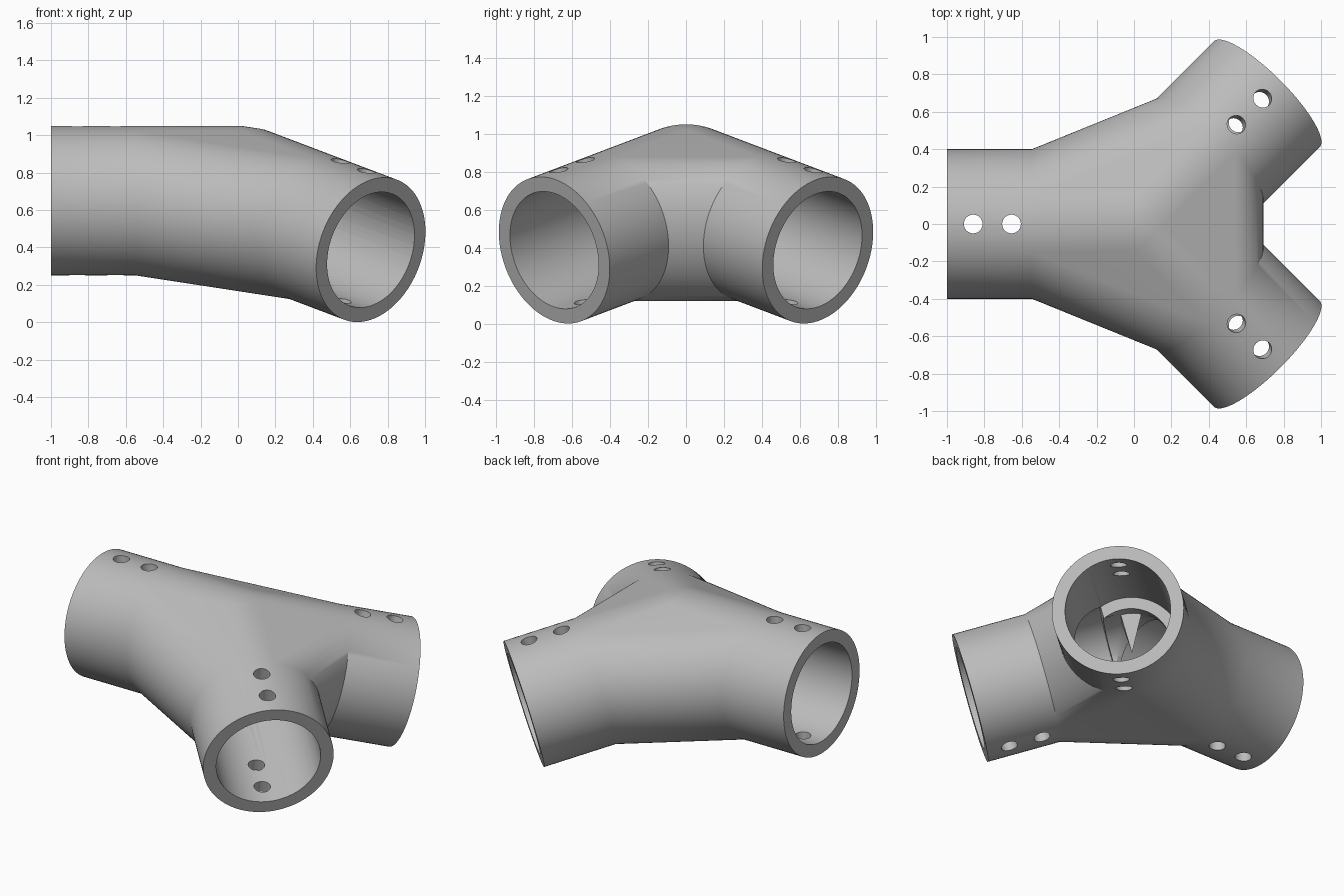
import bpy, bmesh, math
from mathutils import Vector

cube = bpy.data.objects.get("Cube")
if cube:
    bpy.data.objects.remove(cube)

SEGMENTS = 96
CENTRE = Vector((0.016, 0, 0.65))
LENGTH, HUB_LENGTH = 1.016, 0.562
OUTER, BORE, INNER_BORE, STEP = 0.40, 0.32, 0.25, 0.11
HOLE, HOLE_OFFSETS = 0.05, (0.14, 0.345)

# Three arms: one level, two splayed and dropping
drop, splay = math.radians(15), math.radians(45)
ARMS = [Vector((-1, 0, 0))] + [
    Vector((math.cos(drop) * math.cos(splay), s * math.cos(drop) * math.sin(splay), -math.sin(drop)))
    for s in (-1, 1)]


def arm_up(d):
    return (Vector((0, 0, 1)) - d * d.z).normalized()


def ring(bm, centre, axis, up, radius, n):
    side = up.cross(axis)
    return [bm.verts.new(centre + radius * (math.cos(a) * up + math.sin(a) * side))
            for a in (2 * math.pi * i / n for i in range(n))]


def turned_solid(name, origin, axis, up, profile, n):
    """Closed solid turned about an axis from (distance, radius) pairs."""
    bm = bmesh.new()
    rings = [ring(bm, origin + axis * t, axis, up, r, n) for t, r in profile]
    for a, b in zip(rings, rings[1:]):
        for i in range(n):
            j = (i + 1) % n
            bm.faces.new((a[i], a[j], b[j], b[i]))
    bm.faces.new(rings[0])
    bm.faces.new(rings[-1])
    return finish(bm, name)


def finish(bm, name):
    bmesh.ops.recalc_face_normals(bm, faces=bm.faces)
    mesh = bpy.data.meshes.new(name)
    bm.to_mesh(mesh)
    bm.free()
    obj = bpy.data.objects.new(name, mesh)
    bpy.context.scene.collection.objects.link(obj)
    return obj


# Solid hub: hull around the root of every arm
bm = bmesh.new()
for d in ARMS:
    for t in (0, HUB_LENGTH):
        ring(bm, CENTRE + d * t, d, arm_up(d), OUTER, SEGMENTS)
hull = bmesh.ops.convex_hull(bm, input=bm.verts)
bmesh.ops.delete(bm, geom=[v for v in bm.verts if not v.link_faces], context='VERTS')

# Sleeves: extrude the round ends of the hub
for d in ARMS:
    ends = [f for f in bm.faces
            if all(abs((v.co - CENTRE).dot(d) - HUB_LENGTH) < 1e-4 for v in f.verts)]
    cap = bmesh.ops.dissolve_faces(bm, faces=ends)["region"]
    out = bmesh.ops.extrude_face_region(bm, geom=cap)["geom"]
    bmesh.ops.delete(bm, geom=[f for f in cap if f.is_valid], context='FACES_ONLY')
    bmesh.ops.translate(bm, vec=d * (LENGTH - HUB_LENGTH),
                        verts=[v for v in out if isinstance(v, bmesh.types.BMVert)])
connector = finish(bm, "pipe_connector")

# Stepped bores and screw holes
cutters = []
for d in ARMS:
    up = arm_up(d)
    cutters.append(turned_solid("bore_cutter", CENTRE, d, up,
                                [(0, INNER_BORE), (STEP, INNER_BORE),
                                 (STEP, BORE), (LENGTH + 0.1, BORE)], SEGMENTS))
    for offset in HOLE_OFFSETS:
        base = CENTRE + d * (LENGTH - offset)
        cutters.append(turned_solid("hole_cutter", base, up, d,
                                    [(-0.6, HOLE), (0.6, HOLE)], 32))
for cutter in cutters:
    cutter.hide_render = True
    mod = connector.modifiers.new("cut", 'BOOLEAN')
    mod.operation, mod.solver, mod.object = 'DIFFERENCE', 'EXACT', cutter

# Bake the cuts and discard the cutters
graph = bpy.context.evaluated_depsgraph_get()
baked = bpy.data.meshes.new_from_object(connector.evaluated_get(graph))
connector.modifiers.clear()
connector.data = baked
for cutter in cutters:
    bpy.data.objects.remove(cutter)

# Plain grey plastic
grey = bpy.data.materials.new("grey plastic")
grey.use_nodes = True
colour = (0.5, 0.5, 0.5, 1)
grey.diffuse_color = colour
grey.node_tree.nodes["Principled BSDF"].inputs["Base Color"].default_value = colour
baked.materials.clear()
baked.materials.append(grey)

bpy.ops.object.select_all(action='DESELECT')
connector.select_set(True)
bpy.context.view_layer.objects.active = connector
bpy.ops.object.shade_smooth_by_angle(angle=math.radians(30))
